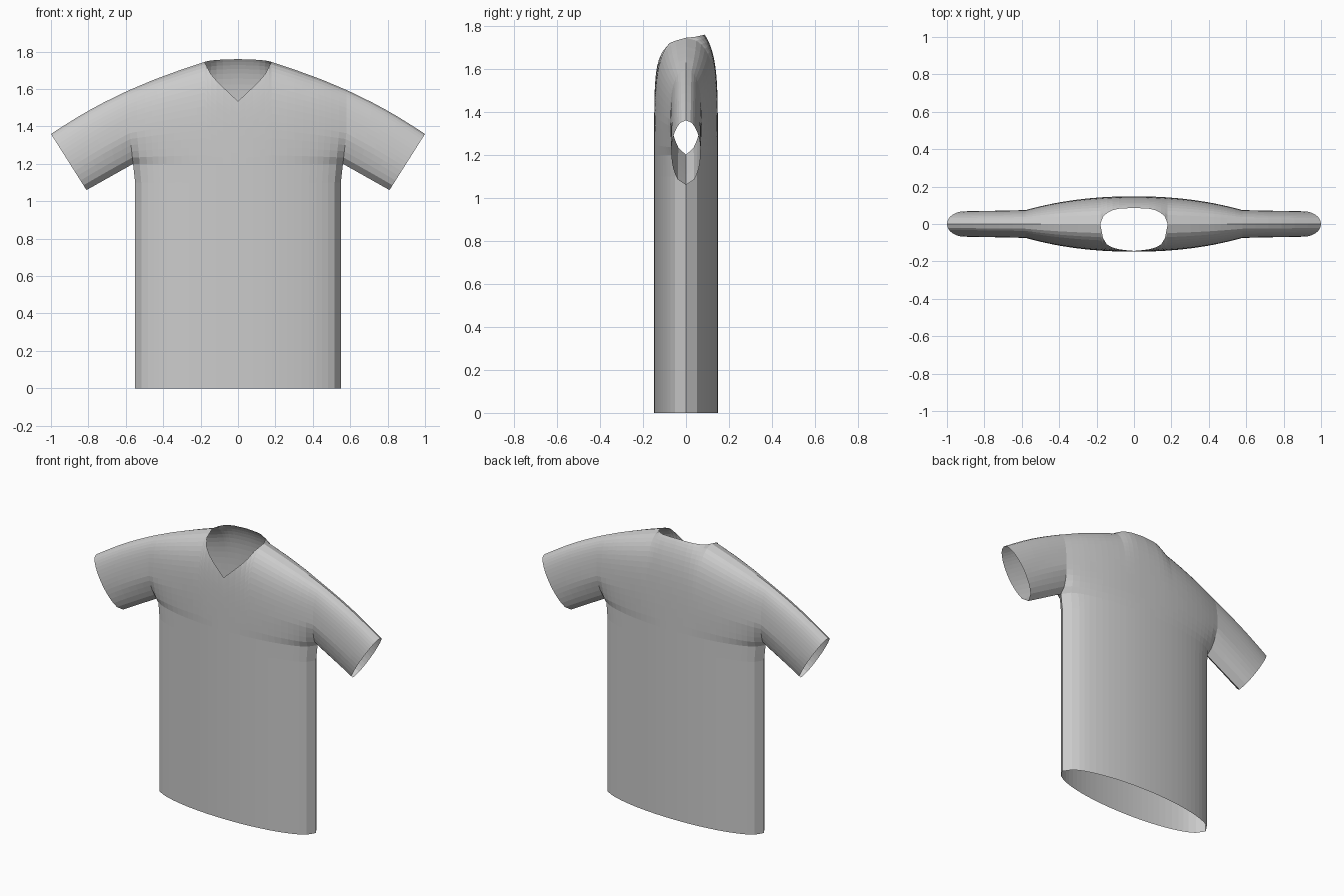
import bpy, bmesh
from math import sin, pi, sqrt

cube = bpy.data.objects.get("Cube")
if cube:
    bpy.data.objects.remove(cube, do_unlink=True)

HALF_W, DEPTH = 0.55, 0.148          # torso ellipse radii
PIT = 1.2                            # underarm height
ARM_X = 0.58                         # armhole plane
COLS = [0, .04, .08, .115, .145, .165, .18, .22, .26, .3, .34,
        .38, .42, .45, .48, .517, HALF_W]
ROWS, SLEEVE_STEPS = 16, 6

SHOULDER = [(0, 1.81), (.1, 1.8), (.15, 1.77), (.18, 1.745), (.3, 1.705), (.45, 1.65), (.58, 1.595)]
NECK_FRONT = [(0, 1.535), (.08, 1.61), (.14, 1.67), (.165, 1.72), (.18, 1.745)]
NECK_BACK = [(0, 1.76), (.1, 1.757), (.15, 1.752), (.18, 1.745)]


def clamp(t):
    return max(0.0, min(1.0, t))


def lookup(points, x):
    """Piecewise linear interpolation."""
    for (x0, v0), (x1, v1) in zip(points, points[1:]):
        if x <= x1:
            return v0 + (v1 - v0) * (x - x0) / (x1 - x0)
    return points[-1][1]


def torso_point(x, z, side):
    """Point of the torso shell; side is -1 for front and 1 for back."""
    wide = x + (ARM_X - HALF_W) * clamp((z - 1.1) / 0.27) * (x / HALF_W) ** 4
    final = x + (ARM_X - HALF_W) * (x / HALF_W) ** 4
    low = DEPTH * sqrt(max(0, 1 - (x / HALF_W) ** 2))
    high = 0.075 + (DEPTH - 0.075) * (1 - (final / ARM_X) ** 2.2)
    y = low + (high - low) * sqrt(clamp((z - PIT) / 0.15))
    rise = clamp((z - PIT) / (lookup(SHOULDER, final) - PIT))
    return wide, side * y * sqrt(max(0, 1 - rise ** 4.8)), z


def column(x, side):
    """One vertical line of points from the hem to the neck or shoulder."""
    final = x + (ARM_X - HALF_W) * (x / HALF_W) ** 4
    if x <= 0.18:
        top = lookup(NECK_FRONT if side < 0 else NECK_BACK, x)
    else:
        top = lookup(SHOULDER, final)
    heights = [0, 1.1, 1.15]
    heights += [PIT + (top - PIT) * (0.35 * i / ROWS + 0.65 * sin(pi / 2 * i / ROWS))
                for i in range(ROWS + 1)]
    return [torso_point(x, z, side) for z in heights]


def sleeve_line(start, t, side):
    """Sleeve ring points at t from armhole (0) to cuff (1)."""
    z0, z1 = start[0][2], start[-1][2]
    ring = []
    for x, y, z in start:
        f = (z - z0) / (z1 - z0)
        cx, cz = 0.81 + 0.19 * f, 1.06 + 0.3 * f
        cy = side * 0.068 * sqrt(max(0, 1 - (2 * f - 1) ** 2))
        bulge = 0.012 * sin(pi * t) * f
        ring.append((x + (cx - x) * t, y + (cy - y) * t, z + (cz - z) * t + bulge))
    return ring


def skin(bm, lines):
    """Bridge neighbouring point lines with quads."""
    grid = [[bm.verts.new(p) for p in line] for line in lines]
    for a, b in zip(grid, grid[1:]):
        for i in range(len(a) - 1):
            bm.faces.new((a[i], b[i], b[i + 1], a[i + 1]))


# Half of the garment: front and back panels, each continued into the sleeve
bm = bmesh.new()
for side in (-1, 1):
    panel = [column(x, side) for x in COLS]
    skin(bm, panel)
    armhole = panel[-1][3:]
    skin(bm, [sleeve_line(armhole, i / SLEEVE_STEPS, side) for i in range(SLEEVE_STEPS + 1)])
bmesh.ops.remove_doubles(bm, verts=bm.verts, dist=0.0005)

# Mirror to the other half and weld the centre line
bmesh.ops.mirror(bm, geom=bm.verts[:] + bm.edges[:] + bm.faces[:], axis='X', merge_dist=0.0005)
bmesh.ops.remove_doubles(bm, verts=bm.verts, dist=0.0005)
bmesh.ops.dissolve_degenerate(bm, edges=bm.edges, dist=0.0003)
bmesh.ops.recalc_face_normals(bm, faces=bm.faces)

mesh = bpy.data.meshes.new("shirt")
bm.to_mesh(mesh)
bm.free()
shirt = bpy.data.objects.new("shirt", mesh)
bpy.context.collection.objects.link(shirt)

# Plain grey cloth
cloth = bpy.data.materials.new("grey_cloth")
cloth.use_nodes = True
GREY = (0.6, 0.6, 0.6, 1)
cloth.diffuse_color = GREY
next(n for n in cloth.node_tree.nodes if n.type == 'BSDF_PRINCIPLED').inputs["Base Color"].default_value = GREY
mesh.materials.append(cloth)
